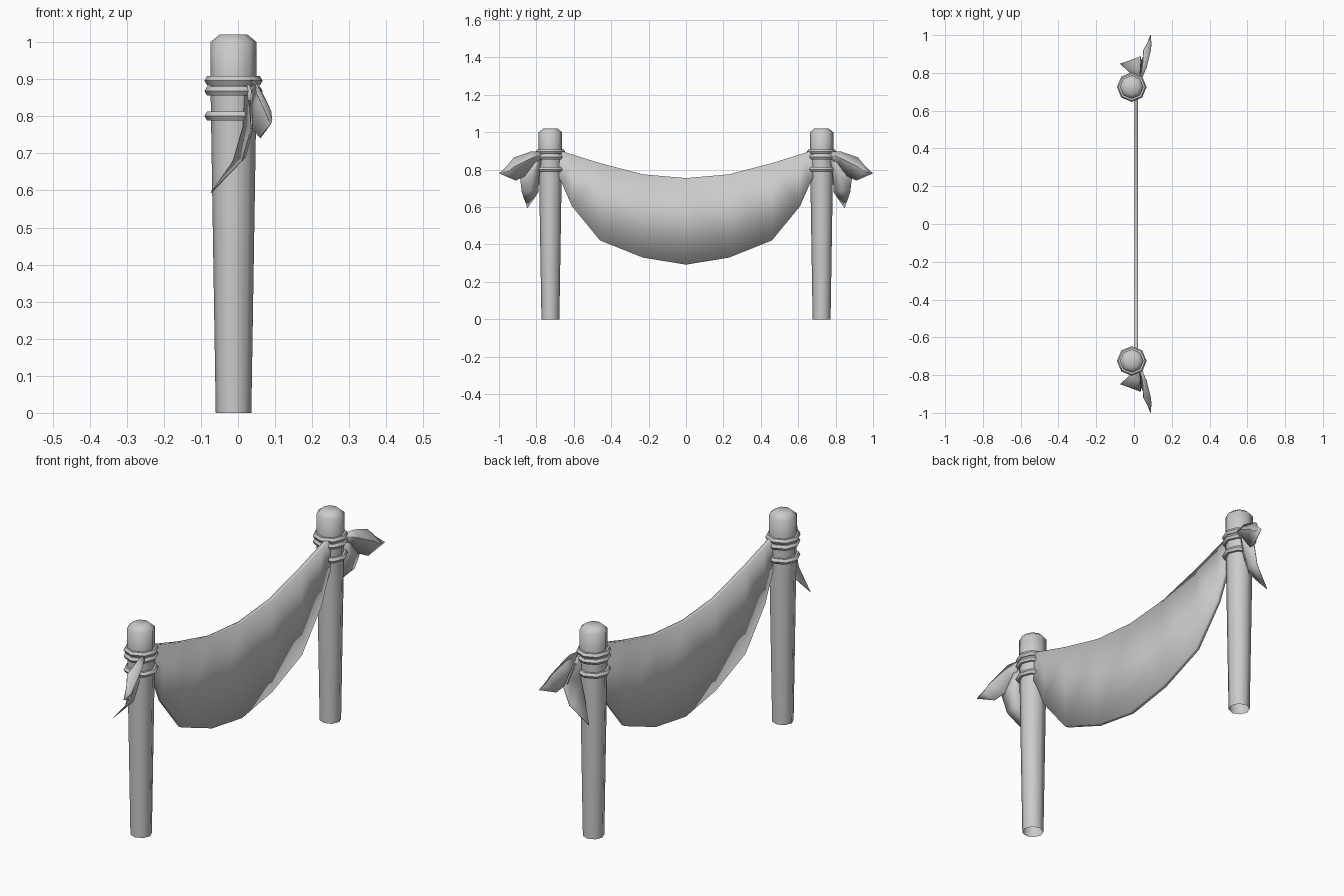
import bpy, math
from math import cos, sin, pi

if "Cube" in bpy.data.objects:
    bpy.data.objects.remove(bpy.data.objects["Cube"])

CX, CY, SIDES = -0.012, 0.725, 8


def add_part(name, verts, faces, thickness=0.0, angle=50, clip=False):
    """Mesh on the +y side, mirrored to -y, optionally thickened."""
    mesh = bpy.data.meshes.new(name)
    mesh.from_pydata(verts, [], faces)
    mesh.update()
    ob = bpy.data.objects.new(name, mesh)
    bpy.context.collection.objects.link(ob)
    bpy.ops.object.select_all(action='DESELECT')
    ob.select_set(True)
    bpy.context.view_layer.objects.active = ob
    bpy.ops.object.shade_smooth_by_angle(angle=math.radians(angle))
    mirror = ob.modifiers.new("mirror", 'MIRROR')
    mirror.use_axis = (False, True, False)
    mirror.use_mirror_merge = clip
    if thickness:
        solid = ob.modifiers.new("thickness", 'SOLIDIFY')
        solid.thickness = thickness
        solid.offset = 0
    return ob


def lathe(name, profile, closed=False, cap=False):
    """Spin a (radius, z) profile around the post axis."""
    verts = [(CX + r * cos(2 * pi * i / SIDES), CY + r * sin(2 * pi * i / SIDES), z)
             for r, z in profile for i in range(SIDES)]
    n = len(profile)
    faces = []
    for j in range(n if closed else n - 1):
        a, b = j * SIDES, (j + 1) % n * SIDES
        for i in range(SIDES):
            k = (i + 1) % SIDES
            faces.append((a + i, a + k, b + k, b + i))
    if cap:
        faces.append(tuple(range((n - 1) * SIDES, n * SIDES)))
    return add_part(name, verts, faces)


def sheet(name, rows, tip=None, **kw):
    """Skin a grid of rows, optionally closing to a pointed tip."""
    w = len(rows[0])
    verts = [p for row in rows for p in row]
    faces = [(j * w + i, j * w + i + 1, (j + 1) * w + i + 1, (j + 1) * w + i)
             for j in range(len(rows) - 1) for i in range(w - 1)]
    if tip:
        verts.append(tip)
        last = (len(rows) - 1) * w
        faces += [(last + i, last + i + 1, len(verts) - 1) for i in range(w - 1)]
    return add_part(name, verts, faces, **kw)


# Tapered posts with chamfered tops and open bottoms
lathe("posts", [(0.048, 0), (0.0625, 0.9), (0.0625, 1.0), (0.038, 1.02)], cap=True)

# Rope loops around each post
for i, z in enumerate((0.896, 0.868, 0.801)):
    ring = [(0.064 + 0.0145 * cos(pi * k / 3), z + 0.0145 * sin(pi * k / 3))
            for k in range(6)]
    lathe(f"rope_loop_{i + 1}", ring, closed=True)

# Hanging cloth: (y, top z, bottom z) columns from the middle to the post
columns = [(0, 0.755, 0.292), (0.23, 0.775, 0.33), (0.46, 0.835, 0.422)]
rows = [[(0.012, y, top), (0.012, y, bottom)] for y, top, bottom in columns]
rows += [[(0.012, 0.61, 0.882), (0.012, 0.61, 0.605)],
         [(0.012, 0.665, 0.9), (0.012, 0.665, 0.73)],
         [(0.012, 0.70, 0.905), (0.012, 0.70, 0.79)]]
sheet("hanging_cloth", rows, thickness=0.02, clip=True)

# Knotted cloth ends: upper one flares outward, lower one droops
sheet("upper_cloth_end", [
    [(0.03, 0.77, 0.898), (0.04, 0.77, 0.885), (0.03, 0.77, 0.865)],
    [(0.045, 0.83, 0.896), (0.066, 0.83, 0.86), (0.032, 0.815, 0.82)],
    [(0.05, 0.92, 0.864), (0.088, 0.92, 0.815), (0.035, 0.855, 0.77)],
    [(0.07, 0.955, 0.82), (0.091, 0.95, 0.79), (0.06, 0.91, 0.742)],
], tip=(0.088, 1.0, 0.78), thickness=0.003)
sheet("lower_cloth_end", [
    [(0.02, 0.77, 0.885), (0.03, 0.785, 0.885), (0.035, 0.79, 0.87)],
    [(0.014, 0.785, 0.77), (0.043, 0.82, 0.78), (0.035, 0.888, 0.765)],
    [(-0.012, 0.79, 0.68), (0.02, 0.83, 0.69), (0.01, 0.878, 0.68)],
], tip=(-0.073, 0.848, 0.594), thickness=0.003)
